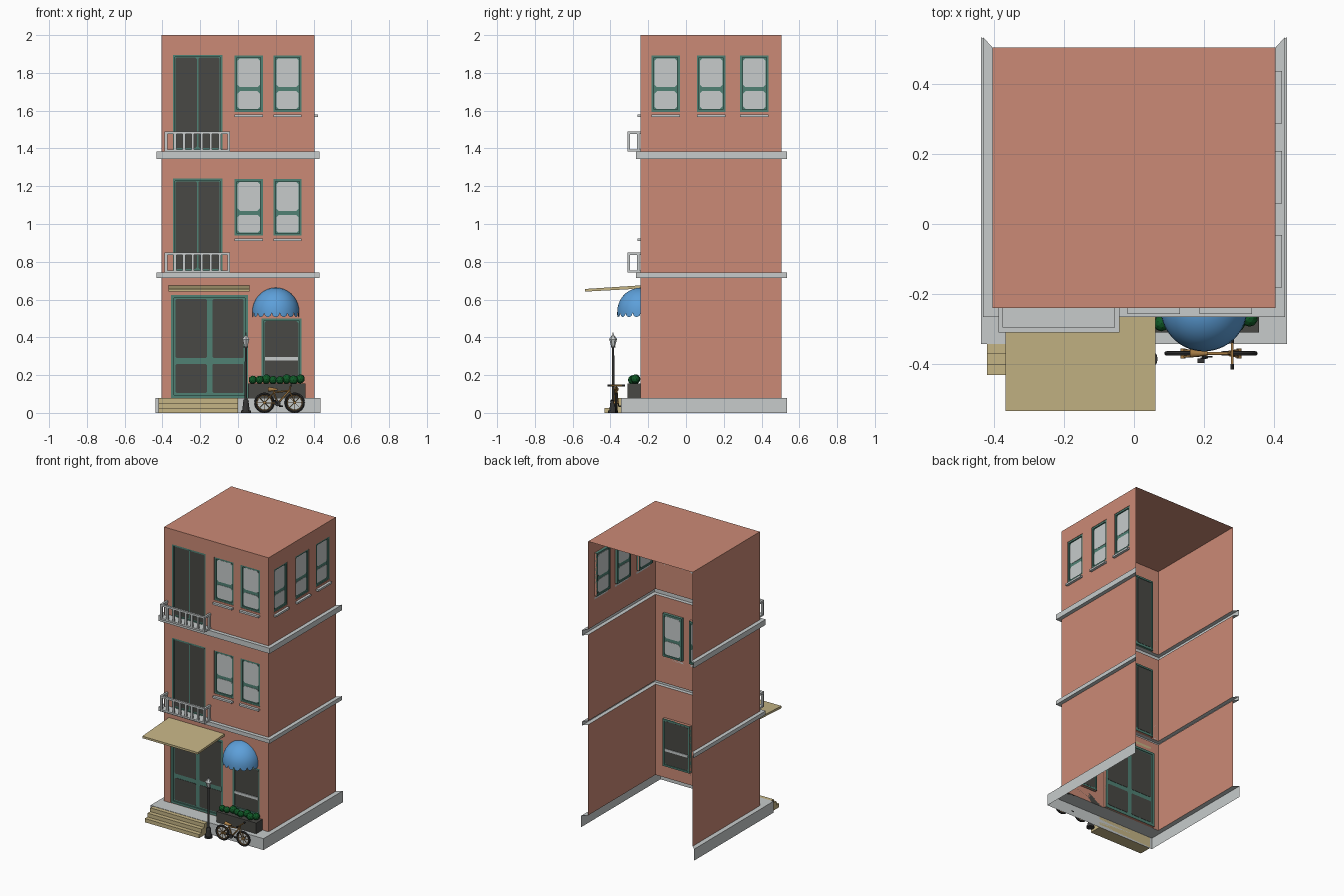
import bpy, bmesh, math, random
from mathutils import Vector, Matrix

if "Cube" in bpy.data.objects:
    bpy.data.objects.remove(bpy.data.objects["Cube"])
random.seed(4)

def material(name, rgb):
    m = bpy.data.materials.new(name)
    m.diffuse_color = (*rgb, 1)
    m.use_nodes = True
    m.node_tree.nodes["Principled BSDF"].inputs["Base Color"].default_value = m.diffuse_color
    return m

WALL = material("salmon plaster", (0.60, 0.255, 0.18))
STONE = material("light grey stone", (0.57, 0.60, 0.60))
TEAL = material("teal paint", (0.08, 0.22, 0.175))
GLASS = material("dark glass", (0.065, 0.065, 0.058))
TAN = material("tan", (0.56, 0.46, 0.235))
BLUE = material("blue canvas", (0.11, 0.35, 0.70))
GREEN = material("leaf green", (0.005, 0.10, 0.02))
BROWN = material("bronze brown", (0.40, 0.21, 0.06))
IRON = material("dark iron", (0.035, 0.035, 0.035))

X, YF, YB = 0.405, -0.24, 0.505      # wall planes

def finish(name, bm, mat, smooth=False, normals=True):
    if normals:
        bmesh.ops.recalc_face_normals(bm, faces=bm.faces)
    me = bpy.data.meshes.new(name)
    bm.to_mesh(me)
    bm.free()
    me.materials.append(mat)
    for p in me.polygons:
        p.use_smooth = smooth
    ob = bpy.data.objects.new(name, me)
    bpy.context.collection.objects.link(ob)
    if smooth:
        bpy.context.view_layer.objects.active = ob
        ob.select_set(True)
        bpy.ops.object.shade_smooth_by_angle(angle=math.radians(40))
        ob.select_set(False)
    return ob

def box(bm, a, b):
    a, b = Vector(a), Vector(b)
    d = b - a
    bmesh.ops.create_cube(bm, size=1, matrix=Matrix.Translation((a + b) / 2) @
                          Matrix.Diagonal((abs(d.x), abs(d.y), abs(d.z), 1)))

def tube(bm, a, b, r1, r2=None, n=10):
    a, b = Vector(a), Vector(b)
    d = b - a
    bmesh.ops.create_cone(bm, cap_ends=True, segments=n, radius1=r1, radius2=r1 if r2 is None else r2,
                          depth=d.length, matrix=Matrix.Translation((a + b) / 2) @
                          d.to_track_quat('Z', 'Y').to_matrix().to_4x4())

def boxes(name, mat, pairs):
    bm = bmesh.new()
    for a, b in pairs:
        box(bm, a, b)
    return finish(name, bm, mat)

# a point on a wall: u along it, d depth inwards, z height
FRONT = lambda u, d, z: (u, YF + d, z)
RIGHT = lambda u, d, z: (X - d, u, z)
LEFT = lambda u, d, z: (-X + d, u, z)
BANDS = [(0.715, 0.742), (1.345, 1.383)]
DEPTH = 0.02

def wall(name, at, u0, u1, holes, flip):
    """Sheet wall with openings, reveals, and gaps behind the bands."""
    cuts = holes + [(u0, u1, a, b) for a, b in BANDS]
    us = sorted({u0, u1, *[v for h in cuts for v in h[:2]]})
    zs = sorted({0.08, 2.0, *[v for h in cuts for v in h[2:]]})
    bm = bmesh.new()
    def quad(*pts):
        f = bm.faces.new([bm.verts.new(at(*p)) for p in pts])
        if flip:
            f.normal_flip()
    for a, b in zip(us, us[1:]):
        for c, d in zip(zs, zs[1:]):
            m, n = (a + b) / 2, (c + d) / 2
            if not any(h[0] < m < h[1] and h[2] < n < h[3] for h in cuts):
                quad((a, 0, c), (b, 0, c), (b, 0, d), (a, 0, d))
    for a, b, c, d in holes:
        ring = [(a, c), (b, c), (b, d), (a, d)]
        for p, q in zip(ring, ring[1:] + ring[:1]):
            quad((p[0], 0, p[1]), (p[0], DEPTH, p[1]), (q[0], DEPTH, q[1]), (q[0], 0, q[1]))
    finish(name, bm, WALL, normals=False)

def joinery(name, at, hole, panes, mat, w=0.012, c=0.012):
    """Teal frame and backing with chamfered panes showing on both sides."""
    a, b, lo, hi = hole
    boxes(name + "_frame", TEAL, [(at(p, d0, q), at(r, d1, s)) for p, r, q, s, d0, d1 in [
        (a, a + w, lo, hi, .003, .021), (b - w, b, lo, hi, .003, .021),
        (a + w, b - w, lo, lo + w, .003, .021), (a + w, b - w, hi - w, hi, .003, .021),
        (a + w, b - w, lo + w, hi - w, .011, .016)]])
    bm = bmesh.new()
    for p, q, r, s in panes:
        outline = [(p + c, r), (q - c, r), (q, r + c), (q, s - c),
                   (q - c, s), (p + c, s), (p, s - c), (p, r + c)]
        loops = [[bm.verts.new(at(u, d, z)) for u, z in outline] for d in (.009, .018)]
        bm.faces.new(loops[0])
        bm.faces.new(loops[1][::-1])
        for i in range(8):
            j = (i + 1) % 8
            bm.faces.new((loops[0][i], loops[0][j], loops[1][j], loops[1][i]))
    finish(name + "_panes", bm, mat)

# sash windows
sills = []
front_holes, right_holes = [], []
def sash(name, at, holes, u0, z0):
    h = (u0, u0 + 0.15, z0, z0 + 0.30)
    holes.append(h)
    p, q = u0 + 0.016, u0 + 0.134
    joinery(name, at, h, [(p, q, z0 + .016, z0 + .11), (p, q, z0 + .132, z0 + .284)], STONE)
    sills.append((at(u0, -0.018, z0 - 0.027), at(u0 + 0.15, 0.0, z0 - 0.014)))
for z in (0.938, 1.593):
    for u in (-0.018, 0.187):
        sash("front_window", FRONT, front_holes, u, z)
for u in (-0.182, 0.058, 0.287):
    sash("side_window", RIGHT, right_holes, u, 1.593)
boxes("window_sills", STONE, sills)

# balcony doors
for lo, hi in ((0.742, 1.24), (1.383, 1.895)):
    h = (-0.345, -0.083, lo, hi)
    front_holes.append(h)
    joinery("balcony_door", FRONT, h, [(-0.331, -0.218, lo + .02, hi - .014),
                                       (-0.210, -0.097, lo + .02, hi - .014)], GLASS, c=0.007)

# entrance and shop window
h = (-0.355, 0.052, 0.08, 0.625)
front_holes.append(h)
joinery("entrance_door", FRONT, h, [(u, u + 0.165, a, b) for u in (-0.330, -0.135)
                                    for a, b in ((0.105, 0.26), (0.29, 0.602))], GLASS, w=0.016, c=0.006)
h = (0.125, 0.335, 0.17, 0.50)
front_holes.append(h)
joinery("shop_window", FRONT, h, [(0.14, 0.32, 0.185, 0.486)], GLASS, c=0.01)
boxes("shop_window_rail", STONE, [((0.14, YF + .003, 0.277), (0.32, YF + .022, 0.295))])

# walls and roof, back left open
wall("front_wall", FRONT, -X, X, front_holes, False)
wall("right_wall", RIGHT, YF, YB, right_holes, False)
wall("left_wall", LEFT, YF, YB, [], True)
bm = bmesh.new()
bm.faces.new([bm.verts.new(p) for p in ((-X, YF, 2), (X, YF, 2), (X, YB, 2), (-X, YB, 2))])
finish("roof", bm, WALL, normals=False)

# plinth and bands: channels around three sides with mitred ends
def channel(name, z0, z1, side, front, bottom):
    inner = [(X, YB), (X, YF), (-X, YF), (-X, YB)]
    outer = [(X + side, YB + .03), (X + side, YF - front), (-X - side, YF - front), (-X - side, YB + .03)]
    rows = [(inner, z1), (outer, z1), (outer, z0)] + ([(inner, z0)] if bottom else [])
    bm = bmesh.new()
    vs = [[bm.verts.new((*p, z)) for p in pts] for pts, z in rows]
    for r, s in zip(vs, vs[1:]):
        for i in range(3):
            bm.faces.new((r[i], r[i + 1], s[i + 1], s[i]))
    finish(name, bm, STONE)
channel("plinth", 0, 0.08, 0.033, 0.103, False)
for a, b in BANDS:
    channel("floor_band", a, b, 0.027, 0.026, True)

# balconies
for z in (0.742, 1.383):
    l, r, f, t = -0.388, -0.042, -0.31, z + 0.108
    parts = [((l, f, z), (r, YF, z + .012)),
             ((l, f, t - .014), (r, f + .014, t)),
             ((l, f + .014, t - .014), (l + .014, YF, t)), ((r - .014, f + .014, t - .014), (r, YF, t))]
    for i in range(8):
        u = l + (r - l - .014) * i / 7
        parts.append(((u, f + .001, z + .012), (u + .014, f + .013, t - .014)))
    for u in (l, r - .014):
        parts.append(((u, YF - .02, z + .012), (u + .014, YF - .006, t - .014)))
    boxes("balcony", STONE, parts)

# flat tan canopy, sloping slightly
bm = bmesh.new()
prof = [(-0.534, 0.642), (-0.534, 0.656), (YF, 0.675), (YF, 0.658)]
f = bm.faces.new([bm.verts.new((-0.368, y, z)) for y, z in prof])
ext = bmesh.ops.extrude_face_region(bm, geom=[f])
bmesh.ops.translate(bm, vec=(0.43, 0, 0), verts=[v for v in ext['geom'] if isinstance(v, bmesh.types.BMVert)])
bm.faces.ensure_lookup_table()
finish("door_canopy", bm, TAN)

# entrance steps
boxes("entrance_steps", TAN, [((-0.42, -0.432 + .03 * i, 0.026 * i), (0.0, -0.343, 0.026 * (i + 1)))
                              for i in range(3)])

# blue dome awning with scalloped hem
bm = bmesh.new()
N, R, rows = 90, 0.124, []
for k in range(-1, 10):
    p = max(k, 0) * math.pi / 18
    row = []
    for i in range(N + 1):
        a = math.pi * i / N
        z = 0.535 + 0.128 * math.sin(p)
        if k < 0:
            z = 0.529 - 0.021 * abs(math.sin(9 * a)) ** 0.5
        row.append(bm.verts.new((0.2 + R * math.cos(a) * math.cos(p), YF - R * math.sin(a) * math.cos(p), z)))
    rows.append(row)
for r, s in zip(rows, rows[1:]):
    for i in range(N):
        bm.faces.new((r[i + 1], r[i], s[i], s[i + 1]))
bmesh.ops.remove_doubles(bm, verts=bm.verts, dist=1e-5)
finish("dome_awning", bm, BLUE, True, normals=False)

# planter with shrubs
boxes("planter", GLASS, [((0.052, -0.31, 0.08), (0.358, YF, 0.155))])
bm = bmesh.new()
for i in range(8):
    bmesh.ops.create_icosphere(bm, subdivisions=2, radius=random.uniform(.021, .026), matrix=Matrix.Translation(
        (0.078 + .036 * i, -0.275 + random.uniform(-.012, .012), 0.175 + random.uniform(-.004, .006))))
finish("shrubs", bm, GREEN)

# street lamp
lx, ly = 0.042, -0.386
bm = bmesh.new()
for z0, z1, r0, r1 in ((0, .012, .026, .026), (.012, .06, .02, .014), (.06, .07, .017, .012), (.07, .345, .007, .006),
                       (.345, .352, .012, .012)):
    tube(bm, (lx, ly, z0), (lx, ly, z1), r0, r1, 12)
finish("lamp_post", bm, IRON)
bm = bmesh.new()
for z0, z1, r0, r1 in ((.352, .388, .010, .02), (.388, .41, .023, .007), (.41, .425, .004, .002)):
    tube(bm, (lx, ly, z0), (lx, ly, z1), r0, r1, 6)
finish("lamp_lantern", bm, STONE)

# bicycle
BY = -0.37
P = lambda x, z, y=0: (x, BY + y, z)
def ring(name, x, major, minor, mat):
    bpy.ops.mesh.primitive_torus_add(major_radius=major, minor_radius=minor, major_segments=32, minor_segments=8,
                                     location=P(x, 0.054), rotation=(math.pi / 2, 0, 0))
    ob = bpy.context.object
    ob.name = name
    ob.data.materials.append(mat)
    bpy.ops.object.shade_smooth_by_angle()
    ob.select_set(False)
bm = bmesh.new()
for x in (0.14, 0.30):
    ring("bicycle_tyre", x, 0.047, 0.0065, IRON)
    ring("bicycle_rim", x, 0.040, 0.003, BROWN)
    tube(bm, P(x, .054, -.014), P(x, .054, .014), .007)
    for k in range(8):
        a = k * math.pi / 4
        tube(bm, P(x, .054), P(x + .04 * math.cos(a), .054 + .04 * math.sin(a)), .0017, n=6)
B, S, H = (.21, .05), (.19, .108), (.272, .118)
for a, b in ((B, S), (B, H), (S, H), (H, (.278, .142)), (S, (.186, .122))):
    tube(bm, P(*a), P(*b), .0045)
for y in (-.01, .01):      # stays and fork
    for a, b in ((S, (.14, .054)), (B, (.14, .054)), (H, (.30, .054))):
        tube(bm, P(*a, y * .5), P(*b, y), .003)
tube(bm, P(.281, .145, -.043), P(.281, .145, .043), .004)
tube(bm, P(.16, .125), P(.21, .124), .013, .005)
finish("bicycle_frame", bm, BROWN, True)
bm = bmesh.new()
tube(bm, P(.21, .05, -.012), P(.21, .05, -.008), .015, n=16)
for s in (-1, 1):
    tube(bm, P(.21, .05, s * .012), P(.21 + s * .018, .05 - s * .015, s * .014), .003)
    box(bm, P(.20 + s * .018, .047 - s * .015, s * .014), P(.22 + s * .018, .053 - s * .015, s * .028))
    tube(bm, P(.281, .145, s * .03), P(.281, .145, s * .046), .0055)
finish("bicycle_pedals_and_grips", bm, IRON)
